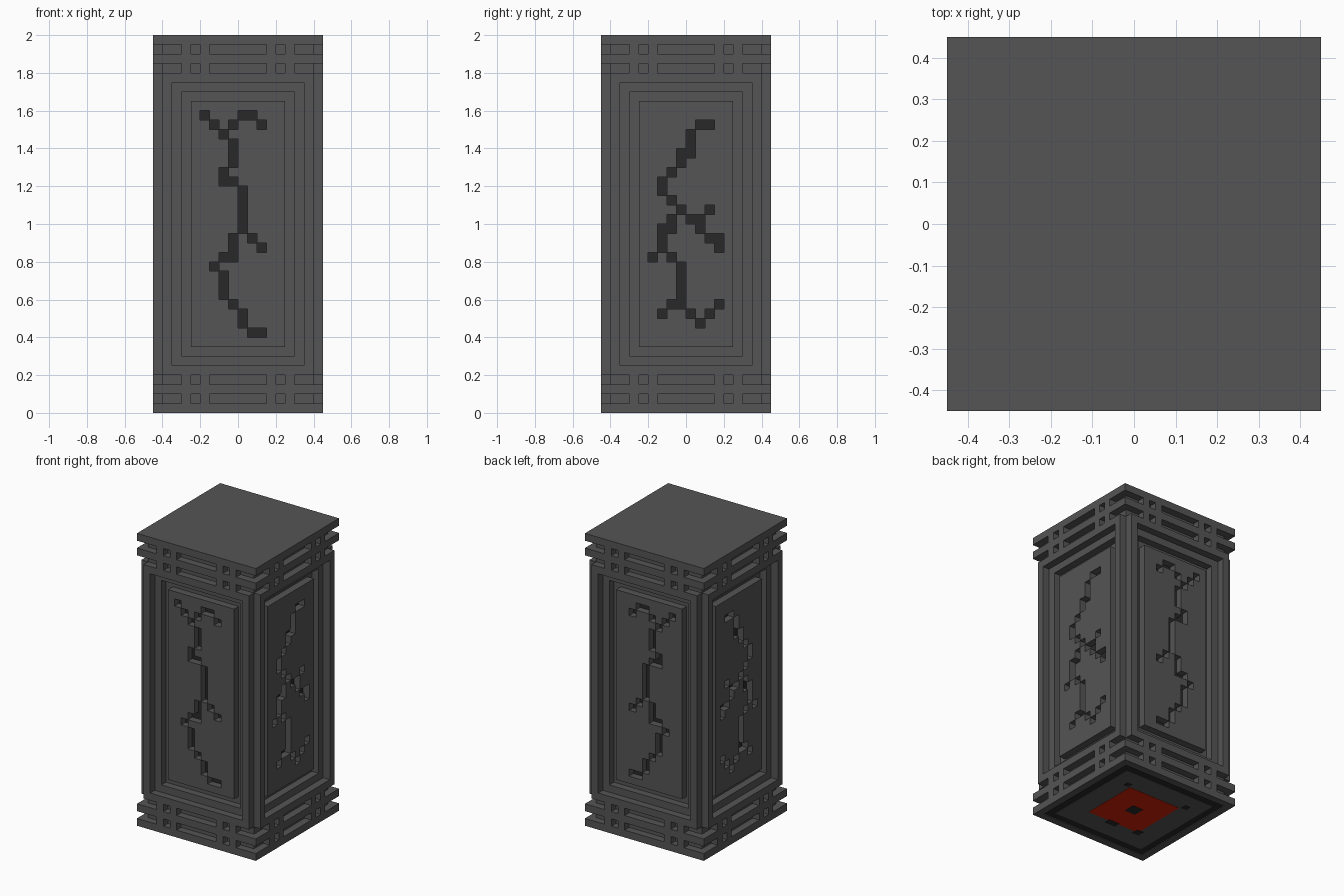
import bpy, bmesh
from mathutils import Vector

cube = bpy.data.objects.get("Cube")
if cube:
    bpy.data.objects.remove(cube, do_unlink=True)

U = 0.05      # carving unit
H = 9         # half width in units


def material(name, rgb):
    m = bpy.data.materials.new(name)
    m.use_nodes = True
    col = (*rgb, 1.0)
    m.diffuse_color = col
    bsdf = next(n for n in m.node_tree.nodes if n.type == 'BSDF_PRINCIPLED')
    bsdf.inputs["Base Color"].default_value = col
    bsdf.inputs["Roughness"].default_value = 0.9
    return m


STONE = material("stone grey", (0.09, 0.09, 0.09))
DARK = material("dark stone", (0.022, 0.022, 0.022))
RED = material("deep red", (0.65, 0.014, 0.002))


def plain(p):
    return Vector(p)


# Maps (across, depth inward, height) onto each of the four sides
SIDES = {
    "front": lambda p: Vector((p[0], -H + p[1], p[2])),
    "back": lambda p: Vector((p[0], H - p[1], p[2])),
    "right": lambda p: Vector((H - p[1], p[0], p[2])),
    "left": lambda p: Vector((-H + p[1], p[0], p[2])),
}


def finish(name, bm, mat, place):
    for v in bm.verts:
        v.co = place(v.co) * U
    bmesh.ops.recalc_face_normals(bm, faces=bm.faces)
    me = bpy.data.meshes.new(name)
    bm.to_mesh(me)
    bm.free()
    me.materials.append(mat)
    ob = bpy.data.objects.new(name, me)
    bpy.context.scene.collection.objects.link(ob)
    return ob


def boxes(name, specs, mat=STONE, place=plain):
    """One object from boxes given as (x0, x1, y0, y1, z0, z1) in units."""
    bm = bmesh.new()
    for x0, x1, y0, y1, z0, z1 in specs:
        vs = bmesh.ops.create_cube(bm, size=1)["verts"]
        for v in vs:
            v.co = Vector(((x0 + x1) / 2 + v.co.x * (x1 - x0),
                           (y0 + y1) / 2 + v.co.y * (y1 - y0),
                           (z0 + z1) / 2 + v.co.z * (z1 - z0)))
    return finish(name, bm, mat, place)


def frame(name, outer, inner, d0, d1, place):
    """Upright rectangular frame; outer and inner are (half width, z0, z1)."""
    w, a, b = outer
    v, c, d = inner
    return boxes(name, [(-w, -v, d0, d1, a, b), (v, w, d0, d1, a, b),
                        (-v, v, d0, d1, a, c), (-v, v, d0, d1, d, b)],
                 place=place)


def cracked_panel(name, runs, place):
    """Raised panel pierced by crack cells, runs are (column, z0, z1)."""
    cells = {(i, k) for i, k0, k1 in runs for k in range(k0, k1)}
    bm = bmesh.new()
    bmesh.ops.create_grid(bm, x_segments=10, y_segments=26, size=1)
    for v in bm.verts:
        v.co = Vector((round(v.co.x * 5), 1, 20 + round(v.co.y * 13)))
    gone = []
    for f in bm.faces:
        c = f.calc_center_median()
        if (round(c.x - 0.5), round(c.z - 0.5)) in cells:
            gone.append(f)
    bmesh.ops.delete(bm, geom=gone, context='FACES')
    ext = bmesh.ops.extrude_face_region(bm, geom=bm.faces[:], use_keep_orig=True)
    for g in ext["geom"]:
        if isinstance(g, bmesh.types.BMVert):
            g.co.y = 2
    return finish(name, bm, STONE, place)


# Crack shapes
CRACK_A = [(-4, 31, 32), (-3, 30, 31), (-2, 29, 30), (-1, 30, 31), (0, 31, 32),
           (1, 31, 32), (2, 30, 31), (-1, 26, 29), (-2, 24, 26), (-1, 24, 25),
           (0, 19, 24), (1, 18, 19), (2, 17, 18), (-1, 16, 19), (-2, 16, 17),
           (-3, 15, 16), (-2, 12, 15), (-1, 11, 12), (0, 9, 11), (1, 8, 9),
           (2, 8, 9)]
CRACK_B = [(1, 30, 31), (2, 30, 31), (0, 27, 30), (-1, 26, 28), (-2, 25, 26),
           (-3, 23, 25), (-2, 22, 23), (-1, 21, 22), (2, 21, 22), (0, 20, 21),
           (1, 19, 21), (2, 18, 19), (3, 17, 19), (-2, 19, 21), (-3, 17, 20),
           (-4, 16, 17), (-2, 16, 17), (-1, 11, 16), (-2, 11, 12),
           (-3, 10, 11), (0, 10, 11), (1, 9, 10), (2, 10, 11), (3, 11, 12)]

# Solid core, wider inside the base and cap
boxes("shaft_core", [(-7, 7, -7, 7, 3, 37)])
boxes("base_core", [(-8, 8, -8, 8, 0.5, 4)])
boxes("cap_core", [(-8, 8, -8, 8, 36, 39.5)])

# Square slabs of the base and cap
for name, z0, z1 in (("base_upper_slab", 2, 3), ("cap_lower_slab", 37, 38),
                     ("cap_top_slab", 39, 40)):
    boxes(name, [(-H, H, -H, H, z0, z1)])
boxes("base_lower_slab", [(-9, 9, 8, 9, 0, 1), (-9, 9, -9, -8, 0, 1),
                          (-9, -8, -8, 8, 0, 1), (8, 9, -8, 8, 0, 1)])

for side, place in SIDES.items():
    # Small posts bridging the grooves between slabs
    posts = [(u, u + 1, 0, 1.02, z, z + 1)
             for z in (1, 3, 36, 38) for u in (-6, -4, 3, 5)]
    boxes(side + "_groove_posts", posts, place=place)
    # Stepped frames, then the raised panel with its dark crack floor
    frame(side + "_outer_frame", (8, 4, 36), (7, 5, 35), 0, 1, place)
    frame(side + "_inner_frame", (8, 4, 36), (6, 6, 34), 1, 2.02, place)
    crack = CRACK_A if side in ("front", "back") else CRACK_B
    cracked_panel(side + "_cracked_panel", crack, place)
    boxes(side + "_crack_floor", [(-4.9, 4.9, 1.94, 2.05, 7.1, 32.9)], DARK, place)

# Underside inlays, layered inside the base rim
boxes("underside_border", [(-8, 8, -8, 8, 0.1, 0.25)], DARK)
boxes("underside_plate", [(-7, 7, -7, 7, 0.06, 0.2)])
boxes("underside_red_plate", [(-4, 4, -4, 4, 0.03, 0.15)], RED)
boxes("underside_centre", [(-0.8, 0.8, -0.8, 0.8, 0, 0.1)], DARK)
boxes("underside_corner_marks",
      [(4.3, 5, 4, 4.7, 0, 0.1), (-5, -4.2, 4.2, 5, 0, 0.1),
       (-4.5, -3.5, -4.5, -3.5, 0, 0.1)], DARK)
boxes("underside_edge_mark", [(-0.8, 0.8, -4.7, -3.8, 0, 0.1)], DARK)
